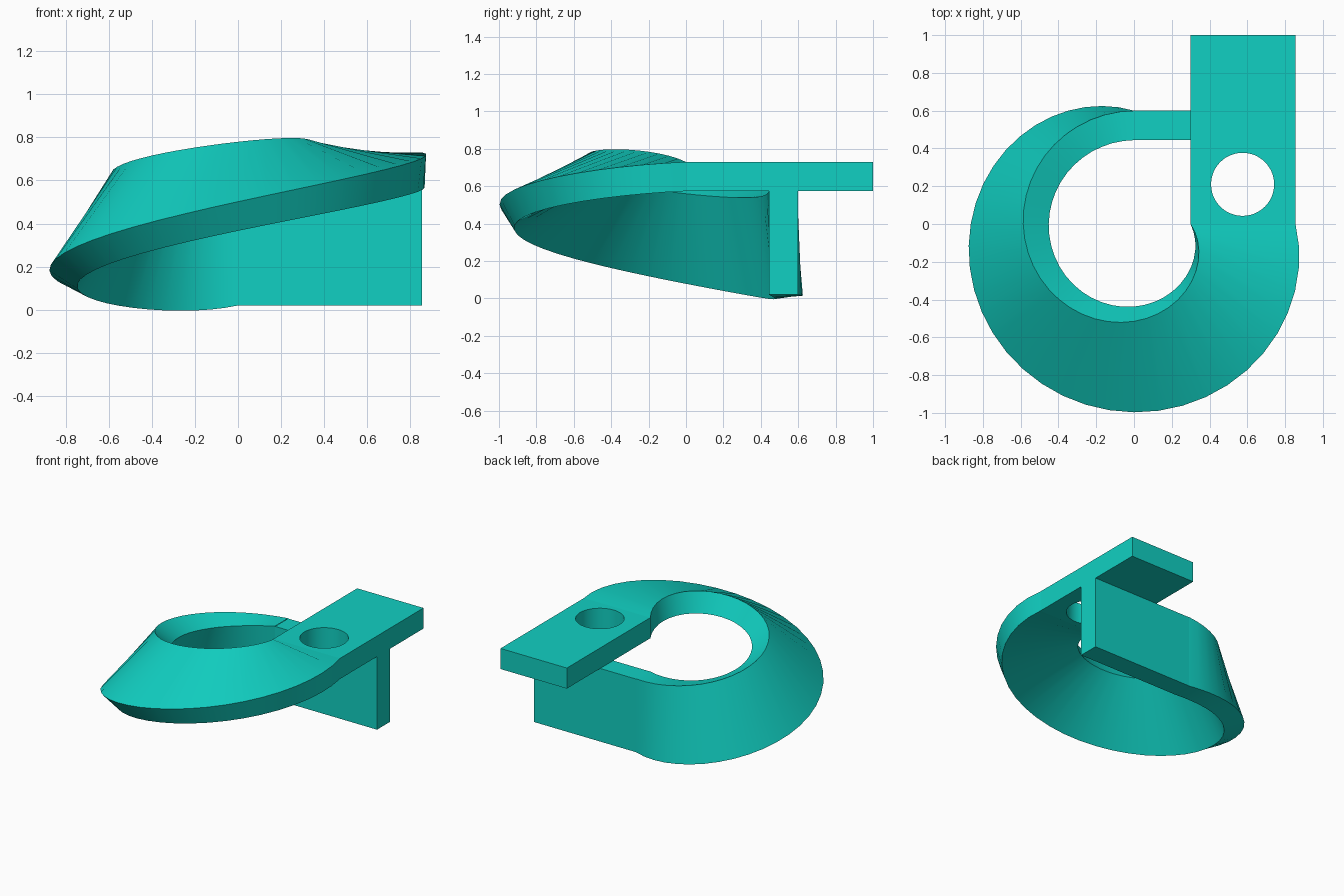
import bpy, bmesh, math

if "Cube" in bpy.data.objects:
    bpy.data.objects.remove(bpy.data.objects["Cube"])

teal = bpy.data.materials.new("teal")
teal.diffuse_color = (0.0055, 0.63, 0.54, 1)
teal.use_nodes = True
teal.node_tree.nodes["Principled BSDF"].inputs["Base Color"].default_value = teal.diffuse_color

W, T = 0.556, 0.156          # band width and thickness
SEGMENTS = 36


def make_object(name, bm):
    bmesh.ops.recalc_face_normals(bm, faces=bm.faces)
    mesh = bpy.data.meshes.new(name)
    bm.to_mesh(mesh)
    bm.free()
    mesh.materials.append(teal)
    obj = bpy.data.objects.new(name, mesh)
    bpy.context.collection.objects.link(obj)
    return obj


def box(name, lo, hi):
    bm = bmesh.new()
    bmesh.ops.create_cube(bm, size=1)
    for v in bm.verts:
        v.co = [(a + b) / 2 + c * (b - a) for a, b, c in zip(lo, hi, v.co)]
    return make_object(name, bm)


def smooth(obj, angle):
    bpy.ops.object.select_all(action='DESELECT')
    obj.select_set(True)
    bpy.context.view_layer.objects.active = obj
    bpy.ops.object.shade_smooth_by_angle(angle=math.radians(angle))


def cubic(p, t):
    """Cubic through four values at t = 0, 1, 2, 3."""
    total = 0
    for i in range(4):
        w = p[i]
        for j in range(4):
            if j != i:
                w *= (t - j) / (i - j)
        total += w
    return total


# Twisted three-quarter ring: the band turns from upright to flat
bm = bmesh.new()
rings = []
for i in range(SEGMENTS + 1):
    t = 3 * i / SEGMENTS
    theta = math.radians(90 + 90 * t)
    phi = math.radians(30 * t)
    r0 = cubic((0.522, 0.658, 0.717, 0.577), t)
    z0 = cubic((0.298, 0.358, 0.573, 0.652), t)
    ring = []
    for a, b in ((-1, -1), (1, -1), (1, 1), (-1, 1)):
        u, v = a * W / 2, b * T / 2
        r = r0 + u * math.sin(phi) + v * math.cos(phi)
        z = z0 - u * math.cos(phi) + v * math.sin(phi)
        ring.append(bm.verts.new((r * math.cos(theta), r * math.sin(theta), z)))
    rings.append(ring)
for p, q in zip(rings, rings[1:]):
    for k in range(4):
        n = (k + 1) % 4
        bm.faces.new((p[k], p[n], q[n], q[k]))
smooth(make_object("twisted_ring", bm), 40)

# Upright plate running on from the start of the ring
box("upright_plate", (0, 0.444, 0.02), (0.855, 0.6, 0.574))

# Flat plate running on from the end of the ring, with a round hole
flat = box("flat_plate", (0.299, 0, 0.574), (0.855, 1, 0.73))
bm = bmesh.new()
bmesh.ops.create_cone(bm, cap_ends=True, segments=48, radius1=0.167,
                      radius2=0.167, depth=0.5)
bmesh.ops.translate(bm, verts=bm.verts, vec=(0.575, 0.21, 0.652))
cutter = make_object("hole_cutter", bm)
cutter.hide_render = True
mod = flat.modifiers.new("hole", 'BOOLEAN')
mod.operation = 'DIFFERENCE'
mod.solver = 'EXACT'
mod.object = cutter
bpy.context.view_layer.objects.active = flat
bpy.ops.object.modifier_apply(modifier="hole")
bpy.data.objects.remove(cutter)
smooth(flat, 30)
